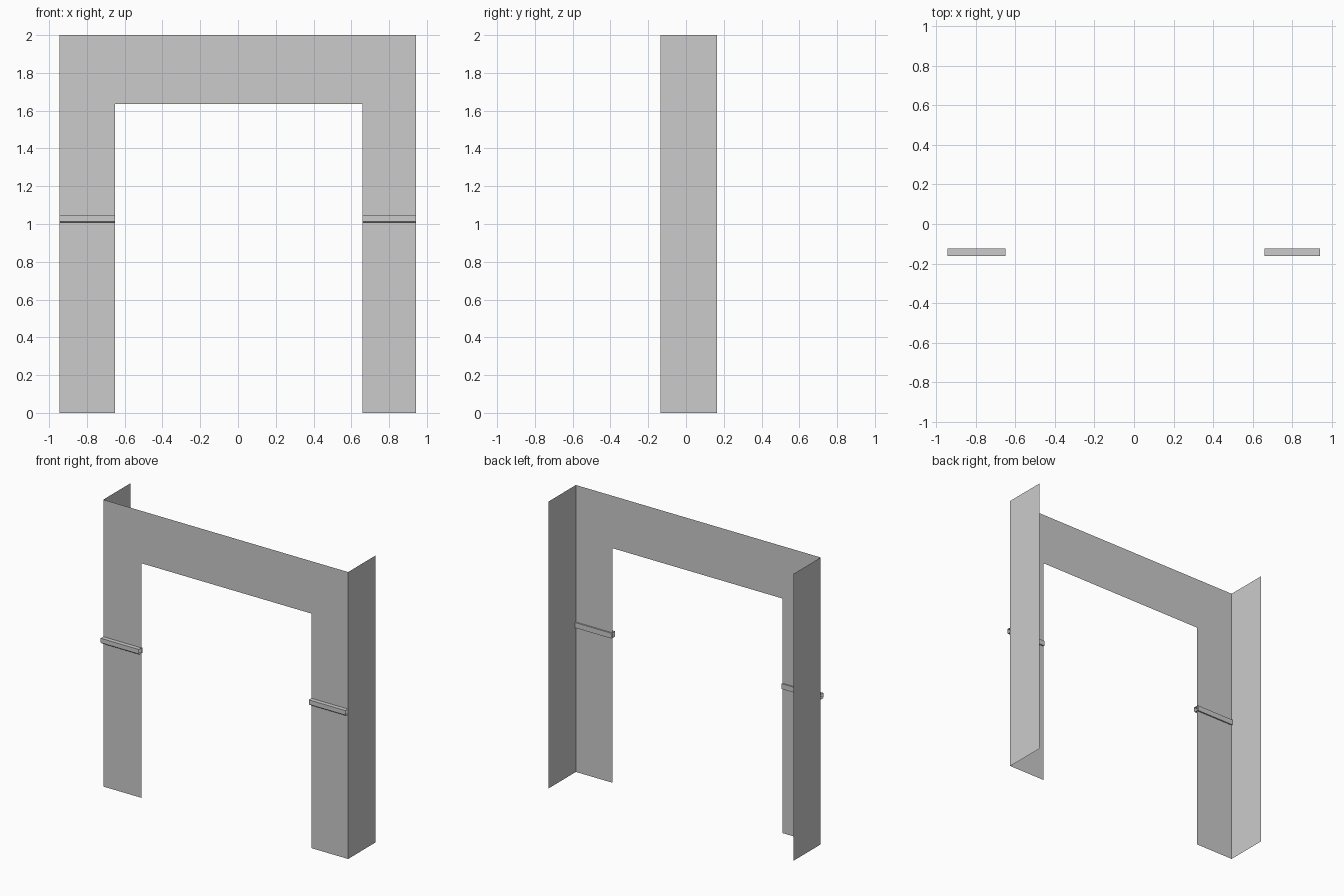
import bpy

if "Cube" in bpy.data.objects:
    bpy.data.objects.remove(bpy.data.objects["Cube"])

def mesh_object(name, verts, faces):
    me = bpy.data.meshes.new(name)
    me.from_pydata(verts, [], faces)
    me.update()
    ob = bpy.data.objects.new(name, me)
    bpy.context.collection.objects.link(ob)
    return ob

LEFT, RIGHT = -0.945, 0.943
IN_LEFT, IN_RIGHT = -0.65, 0.66
FRONT, BACK = -0.134, 0.165
TOP, OPENING = 2.0, 1.635

# Front sheet with the doorway cut out of its outline
outline = [(LEFT, 0), (IN_LEFT, 0), (IN_LEFT, OPENING), (IN_RIGHT, OPENING),
           (IN_RIGHT, 0), (RIGHT, 0), (RIGHT, TOP), (LEFT, TOP)]
mesh_object("front_panel", [(x, FRONT, z) for x, z in outline], [range(8)])

# Side returns
for name, x in (("left_side_panel", LEFT), ("right_side_panel", RIGHT)):
    mesh_object(name, [(x, FRONT, 0), (x, BACK, 0), (x, BACK, TOP), (x, FRONT, TOP)],
                [(0, 1, 2, 3)])

# Open-ended trim rails, chamfered on the lower front edge
profile = [(-0.125, 1.008), (-0.157, 1.008), (-0.163, 1.014),
           (-0.163, 1.045), (-0.125, 1.045)]
n = len(profile)
for name, x0, x1 in (("left_trim_rail", LEFT, IN_LEFT), ("right_trim_rail", IN_RIGHT, RIGHT)):
    verts = [(x, y, z) for x in (x0, x1) for y, z in profile]
    faces = [(i, (i + 1) % n, (i + 1) % n + n, i + n) for i in range(n)]
    mesh_object(name, verts, faces)
